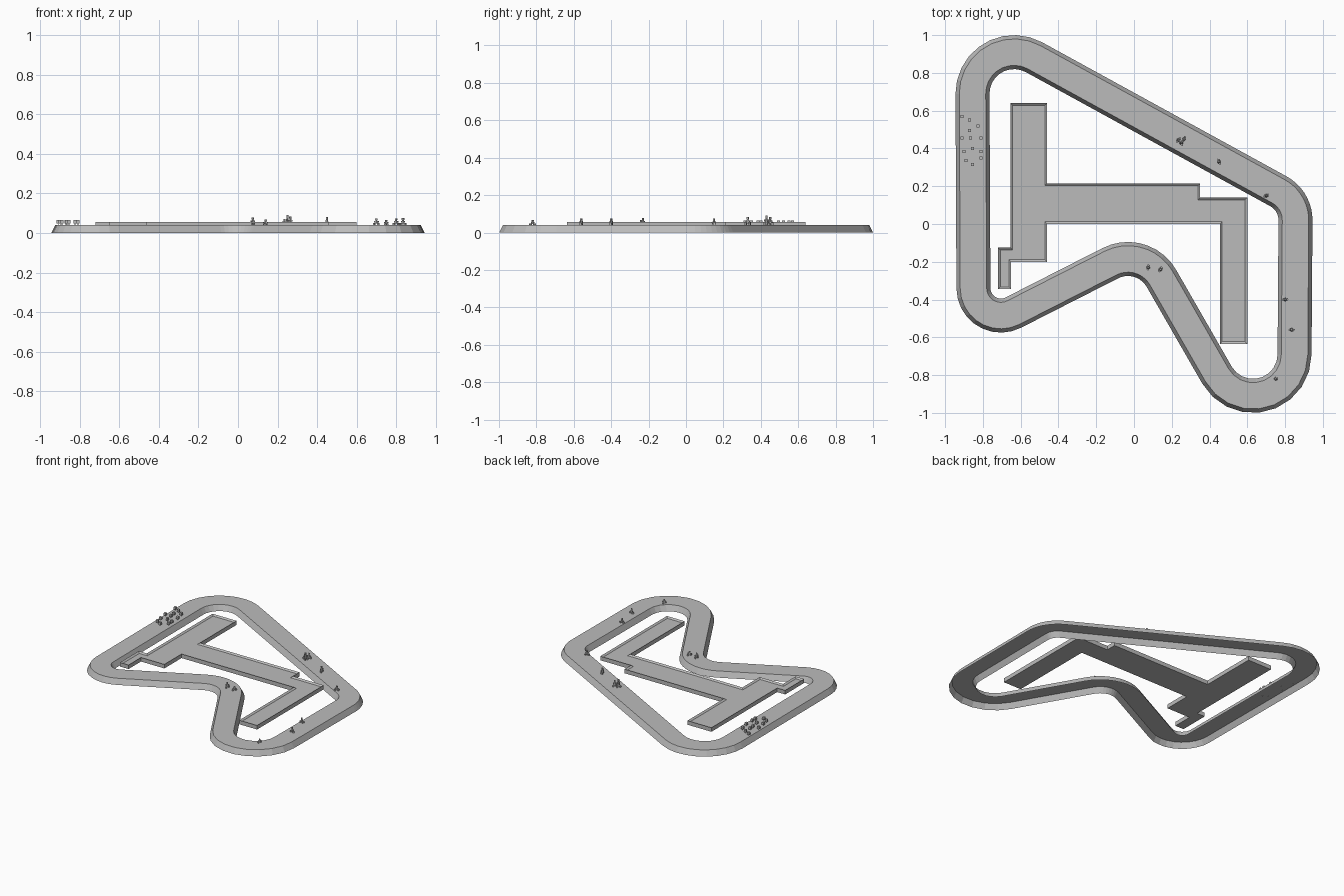
import bpy, bmesh, math, random
from mathutils import Vector, Matrix

random.seed(4)
cube = bpy.data.objects.get("Cube")
if cube:
    bpy.data.objects.remove(cube, do_unlink=True)

grey = bpy.data.materials.new("plain_grey")
grey.use_nodes = True
grey.diffuse_color = (0.5, 0.5, 0.5, 1)
bsdf = next(n for n in grey.node_tree.nodes if n.type == 'BSDF_PRINCIPLED')
bsdf.inputs["Base Color"].default_value = (0.5, 0.5, 0.5, 1)


def make(name, bm, fix_normals=True):
    if fix_normals:
        bmesh.ops.recalc_face_normals(bm, faces=bm.faces)
    mesh = bpy.data.meshes.new(name)
    bm.to_mesh(mesh)
    bm.free()
    mesh.materials.append(grey)
    obj = bpy.data.objects.new(name, mesh)
    bpy.context.collection.objects.link(obj)
    return obj


# Circuit: a belt around five bends (x, y, radius); a negative radius turns back
bends = [(-.635, .69, .22), (.68, .02, .175), (.63, -.69, .22),
         (-.032, -.389, -.204), (-.705, -.34, .145)]
SECTION = [(.09, 0), (.07, .04), (-.07, .04), (-.09, 0)]  # offset, height
STEPS = 9


def normal_angle(a, b):
    d = Vector(b[:2]) - Vector(a[:2])
    return math.atan2(d.y, d.x) + math.acos((a[2] - b[2]) / d.length)


path = []
for i, bend in enumerate(bends):
    start = normal_angle(bends[i - 1], bend)
    end = normal_angle(bend, bends[(i + 1) % len(bends)])
    sweep = (end - start + math.pi) % math.tau - math.pi
    if bend[2] > 0 and sweep > 0:
        sweep -= math.tau
    for k in range(STEPS + 1):
        path.append((bend, start + sweep * k / STEPS))

bm = bmesh.new()
rings = []
for (cx, cy, r), ang in path:
    rings.append([bm.verts.new((cx + (r + o) * math.cos(ang),
                                cy + (r + o) * math.sin(ang), z)) for o, z in SECTION])
for i, ring in enumerate(rings):
    nxt = rings[(i + 1) % len(rings)]
    for j in range(len(SECTION) - 1):
        bm.faces.new((ring[j], ring[j + 1], nxt[j + 1], nxt[j]))
bm.normal_update()
if sum(f.normal.z for f in bm.faces) < 0:
    bmesh.ops.reverse_faces(bm, faces=bm.faces)
make("track", bm, False)

# Infield block: stepped plan with a thin raised lip
plan = [(-.655, .64), (-.46, .64), (-.46, .215), (.35, .215), (.35, .14),
        (.60, .14), (.60, -.635), (.455, -.635), (.455, 0), (-.46, 0),
        (-.46, -.2), (-.65, -.2), (-.65, -.345), (-.72, -.345),
        (-.72, -.125), (-.655, -.125)]
bm = bmesh.new()
base = bm.faces.new([bm.verts.new((x, y, .025)) for x, y in plan])
ext = bmesh.ops.extrude_face_region(bm, geom=[base], use_keep_orig=True)["geom"]
top = next(g for g in ext if isinstance(g, bmesh.types.BMFace))
bmesh.ops.translate(bm, vec=(0, 0, .03),
                    verts=[g for g in ext if isinstance(g, bmesh.types.BMVert)])
bmesh.ops.recalc_face_normals(bm, faces=bm.faces)
bmesh.ops.inset_region(bm, faces=[top], thickness=.012, use_even_offset=True)
bmesh.ops.translate(bm, vec=(0, 0, -.01), verts=top.verts)
make("infield_building", bm)


def box(bm, centre, size, turn=0):
    m = (Matrix.Translation(centre) @ Matrix.Rotation(turn, 4, 'Z')
         @ Matrix.Diagonal((*size, 1)))
    bmesh.ops.create_cube(bm, size=1, matrix=m)


# Scattered marker cubes
markers = [(-.91, .57), (-.87, .55), (-.825, .52), (-.87, .495), (-.91, .455),
           (-.865, .455), (-.81, .455), (-.855, .40), (-.90, .385), (-.81, .385),
           (-.81, .35), (-.89, .335), (-.855, .315)]
bm = bmesh.new()
for x, y in markers:
    box(bm, (x, y, .056), (.016, .016, .018))
    box(bm, (x, y, .044), (.004, .004, .01))
make("marker_cubes", bm)


# Small figures: two feet, tapering body, arms and head
def figure(name, x, y, height):
    bm = bmesh.new()
    turn = random.uniform(0, math.pi)
    side = Vector((math.cos(turn), math.sin(turn), 0))
    fwd = Vector((-side.y, side.x, 0))
    at = Vector((x, y, .04))
    up = Vector((0, 0, height))
    for s in (-1, 1):
        box(bm, at + side * s * .009 + fwd * s * .006 + up * .15,
            (.008, .014, height * .3), turn)
        box(bm, at + side * s * .009 + up * .5, (.006, .006, height * .2), turn)
    bmesh.ops.create_cone(bm, cap_ends=True, segments=6, radius1=.01, radius2=.005,
                          depth=height * .55,
                          matrix=Matrix.Translation(at + up * .48))
    box(bm, at + up * .87, (.009, .009, height * .26), turn)
    make(name, bm)


crew = [(.075, -.23, .038), (.14, -.24, .028), (.25, .43, .05), (.265, .45, .044),
        (.235, .445, .03), (.45, .33, .042), (.70, .15, .034), (.80, -.40, .034),
        (.835, -.56, .036), (.75, -.82, .026)]
for n, (x, y, h) in enumerate(crew):
    figure(f"figure_{n + 1}", x, y, h)
